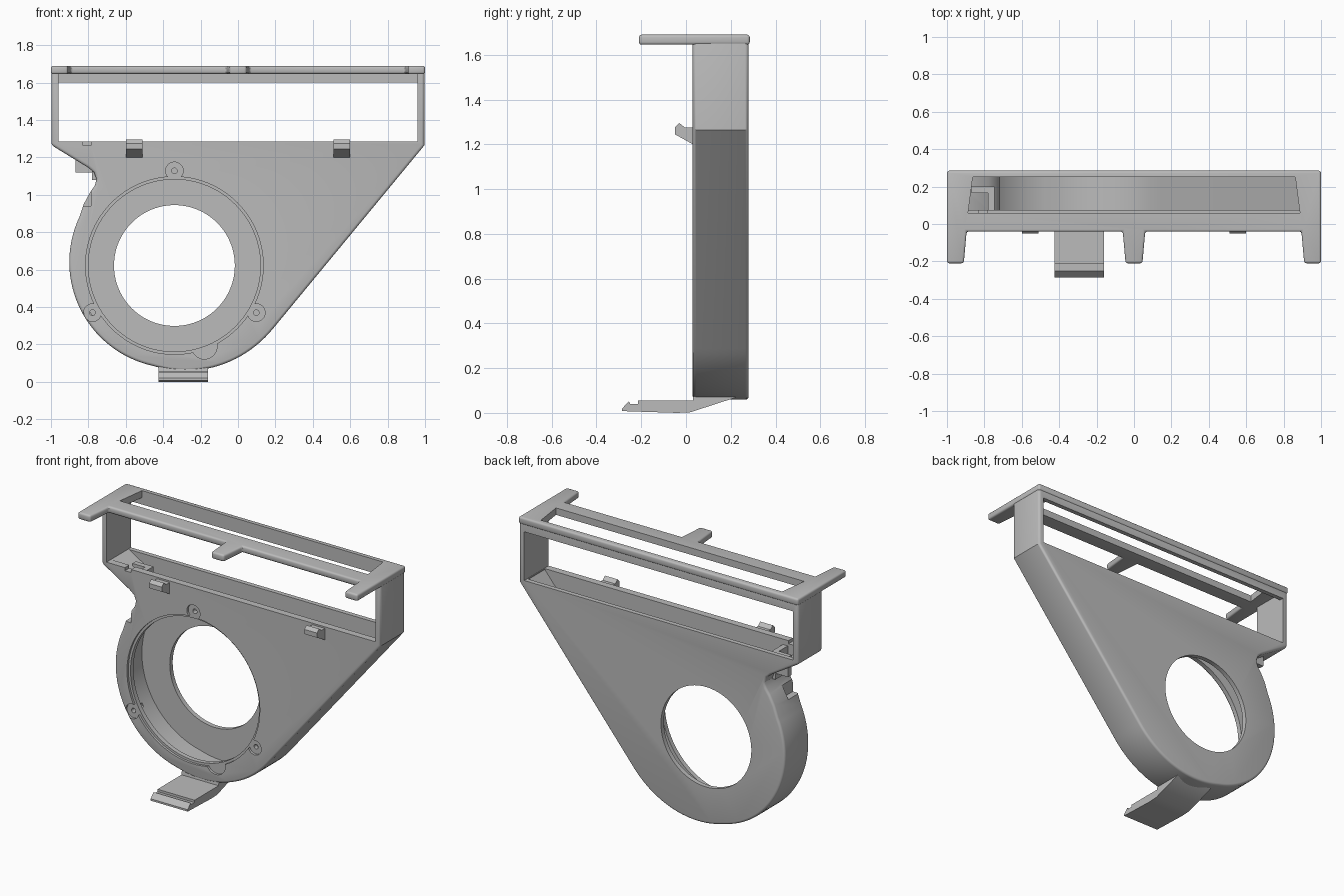
import bpy, bmesh, math
from mathutils import Vector

if "Cube" in bpy.data.objects:
    bpy.data.objects.remove(bpy.data.objects["Cube"], do_unlink=True)

grey = bpy.data.materials.new("plain grey plastic")
grey.use_nodes = True
grey.diffuse_color = (0.5, 0.5, 0.5, 1)
grey.node_tree.nodes["Principled BSDF"].inputs["Base Color"].default_value = (0.5, 0.5, 0.5, 1)


def prism(name, pts, axis, lo, hi):
    """Extrude a 2D outline along one axis."""
    place = {"x": lambda a, b, h: (h, a, b),
             "y": lambda a, b, h: (a, h, b),
             "z": lambda a, b, h: (a, b, h)}[axis]
    bm = bmesh.new()
    rings = [[bm.verts.new(place(a, b, h)) for a, b in pts] for h in (lo, hi)]
    for ring in rings:
        bm.faces.new(ring)
    n = len(pts)
    for i in range(n):
        j = (i + 1) % n
        bm.faces.new((rings[0][i], rings[0][j], rings[1][j], rings[1][i]))
    bmesh.ops.recalc_face_normals(bm, faces=bm.faces)
    mesh = bpy.data.meshes.new(name)
    bm.to_mesh(mesh)
    bm.free()
    obj = bpy.data.objects.new(name, mesh)
    bpy.context.collection.objects.link(obj)
    mesh.materials.append(grey)
    return obj


def box(name, x0, x1, y0, y1, z0, z1):
    return prism(name, [(x0, y0), (x1, y0), (x1, y1), (x0, y1)], "z", z0, z1)


def disc(name, x, z, r, y0, y1, n=96):
    pts = [(x + r * math.cos(i * math.tau / n), z + r * math.sin(i * math.tau / n)) for i in range(n)]
    return prism(name, pts, "y", y0, y1)


def activate(obj):
    bpy.ops.object.select_all(action="DESELECT")
    obj.select_set(True)
    bpy.context.view_layer.objects.active = obj


def round_edges(obj, width, segments=3):
    activate(obj)
    mod = obj.modifiers.new("round", "BEVEL")
    mod.width, mod.segments = width, segments
    mod.limit_method, mod.angle_limit = "ANGLE", math.radians(50)
    bpy.ops.object.modifier_apply(modifier=mod.name)


def cut(obj, cutter, keep=False):
    activate(obj)
    mod = obj.modifiers.new("cut", "BOOLEAN")
    mod.operation, mod.solver, mod.object = "DIFFERENCE", "EXACT", cutter
    bpy.ops.object.modifier_apply(modifier=mod.name)
    if not keep:
        bpy.data.objects.remove(cutter, do_unlink=True)


def inset(pts, d):
    """Move a counter-clockwise outline inwards by d."""
    out = []
    for i, p in enumerate(pts):
        p, a, b = Vector(p), Vector(pts[i - 1]), Vector(pts[(i + 1) % len(pts)])
        e, f = (p - a).normalized(), (b - p).normalized()
        n, m = Vector((-e.y, e.x)), Vector((-f.y, f.x))
        out.append(tuple(p + (n + m) * d / (1 + n.dot(m))))
    return out


# Housing outline: scroll arc, straight right flank, upright frame, left neck
outline = []
for deg in range(155, 329, 3):
    r = 0.567 + 0.067 * max(0, deg - 258) / 70
    a = math.radians(deg)
    outline.append((-0.335 + r * math.cos(a), 0.64 + r * math.sin(a)))
outline += [(0.997, 1.265), (0.997, 1.685), (-0.997, 1.685), (-0.997, 1.265),
            (-0.80, 1.145), (-0.77, 1.12), (-0.757, 1.085), (-0.765, 1.05),
            (-0.79, 1.015), (-0.825, 0.95)]

housing = prism("fan_housing", outline, "y", 0.03, 0.28)
round_edges(housing, 0.015)
cut(housing, prism("cavity", inset(outline, 0.04), "y", 0.075, 0.25))

# Upright window, open front and back
cut(housing, box("front_window", -0.961, 0.961, -0.1, 0.251, 1.285, 1.648))
cut(housing, box("back_window", -0.961, 0.961, 0.2, 0.4, 1.285, 1.60))

# Fan mouth, rear vent and shallow seat with screw lugs
CX, CZ = -0.34, 0.622
cut(housing, disc("mouth", CX, CZ, 0.46, -0.1, 0.2))
cut(housing, disc("vent", CX, CZ, 0.323, 0.2, 0.4))
cut(housing, disc("seat", CX, CZ, 0.475, -0.1, 0.045))
for x, z in ((CX, 1.128), (0.098, 0.37), (-0.778, 0.37)):
    cut(housing, disc("lug_seat", x, z, 0.047, -0.1, 0.045, 32))
    cut(housing, disc("screw_hole", x, z, 0.015, -0.1, 0.15, 16))
cut(housing, disc("wire_seat", -0.18, 0.19, 0.068, -0.1, 0.045, 32))

# Cable notch in the neck and front plate
cut(housing, box("cable_notch", -0.95, -0.785, 0.0, 0.14, 0.94, 1.06))
cut(housing, box("plate_notch", -0.83, -0.785, 0.0, 0.1, 1.265, 1.3))

# Top frame with three tapered prongs and a long slot
half = [(0.045, -0.21), (0.06, -0.04), (0.895, -0.04), (0.91, -0.21), (1.0, -0.21), (1.0, 0.285)]
top_outline = half + [(-x, y) for x, y in reversed(half)]
top_frame = prism("top_frame", top_outline, "z", 1.645, 1.69)
round_edges(top_frame, 0.012)
slot = prism("slot", [(-0.887, 0.06), (0.887, 0.06), (0.862, 0.25), (-0.862, 0.25)], "z", 1.62, 1.8)
cut(housing, slot, keep=True)
cut(top_frame, slot)

# Cable guide inside the neck
guide = [box("cable_guide_side", -0.78, -0.745, 0.07, 0.20, 1.08, 1.25),
         box("cable_guide_back", -0.87, -0.745, 0.165, 0.20, 1.12, 1.25)]

# Front catches
catch = [(0.04, 1.195), (-0.05, 1.245), (-0.05, 1.275), (-0.03, 1.295), (-0.005, 1.275), (0.04, 1.275)]
catches = [prism(side + "_catch", catch, "x", x - 0.045, x + 0.045)
           for side, x in (("right", -0.555), ("left", 0.555))]

# Bottom clip with a hooked tip
clip_profile = [(-0.285, 0.008), (-0.285, 0.02), (-0.255, 0.052), (-0.25, 0.04), (-0.215, 0.04),
                (-0.215, 0.055), (0.03, 0.055), (0.035, 0.09), (0.24, 0.09), (0.22, 0.068),
                (0.02, 0.003), (-0.04, 0.0)]
clip = prism("bottom_clip", clip_profile, "x", -0.425, -0.16)

for obj in [housing, top_frame, clip] + guide + catches:
    activate(obj)
    bpy.ops.object.shade_smooth_by_angle(angle=math.radians(32))
